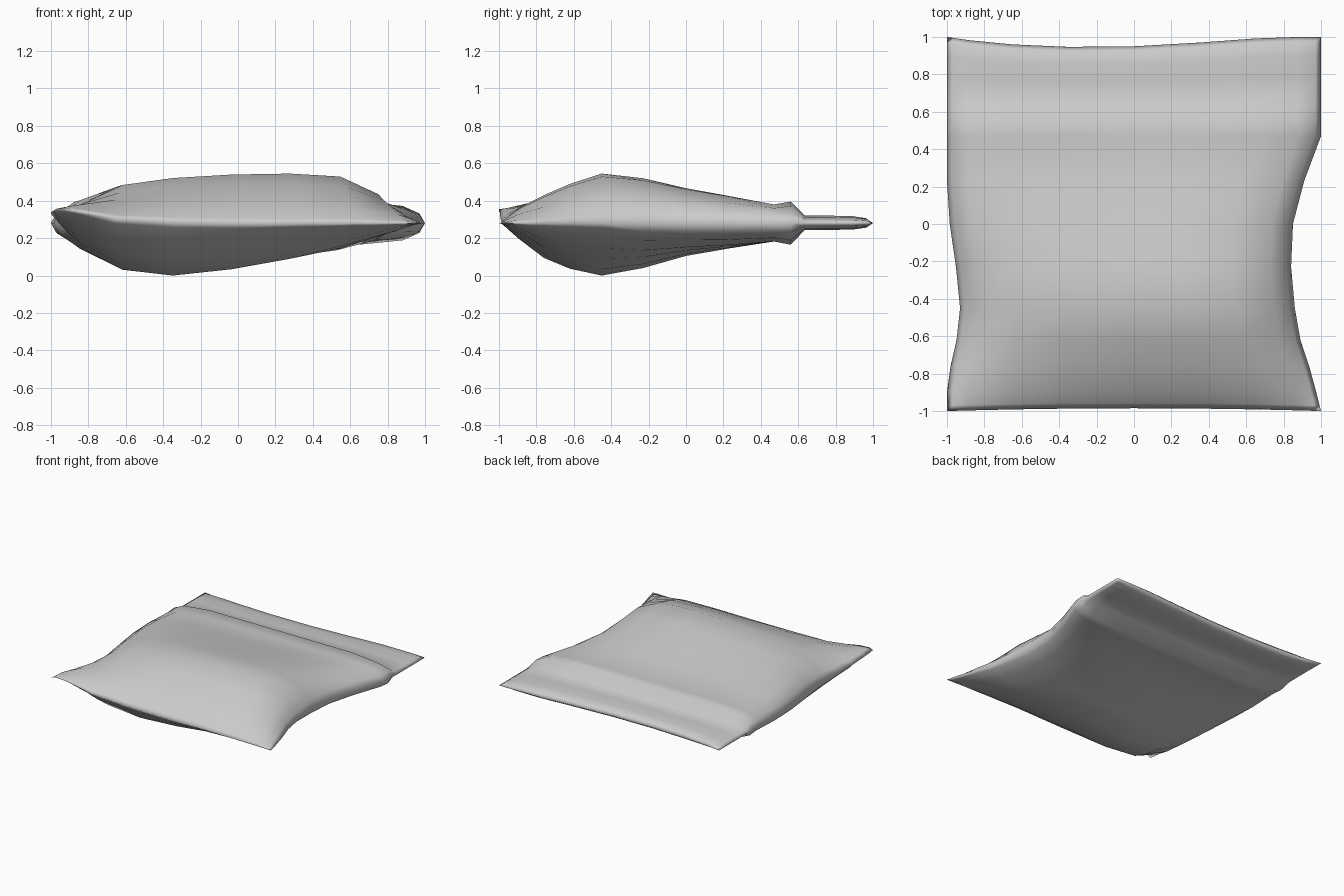
import bpy, bmesh

if "Cube" in bpy.data.objects:
    bpy.data.objects.remove(bpy.data.objects["Cube"])


def interp(t, pts):
    """Piecewise linear curve through (t, value) points."""
    if t <= pts[0][0]:
        return pts[0][1]
    for (a, p), (b, q) in zip(pts, pts[1:]):
        if t <= b:
            return p + (q - p) * (t - a) / (b - a)
    return pts[-1][1]


SEAM_Z = 0.285
U = [-1, -.97, -.88, -.65, -.35, 0, .35, .65, .88, .97, 1]
V = [-1, -.97, -.9, -.76, -.62, -.45, -.23, 0, .23, .47, .56, .635, .78, .9, .97, 1]

# Outline of the bag seen from above
LEFT = [(-.9, -1), (-.8, -.99), (-.63, -.95), (-.45, -.93), (-.23, -.952), (0, -.985), (.23, -1)]
RIGHT = [(-1, 1), (-.8, .95), (-.62, .89), (-.45, .86), (-.23, .84), (0, .85), (.23, .91), (.47, 1)]
BACK_DIP = [(-1, 0), (-.85, .022), (-.65, .04), (-.35, .053), (0, .05), (.35, .03), (.65, .008), (.8, 0)]

# Half thickness along the length, above and below the seam, with the zip ridge
TOP = [0, .025, .08, .15, .21, .265, .24, .187, .145, .1, .115, .04, .04, .037, .026, 0]
BOTTOM = [0, .03, .09, .19, .245, .28, .24, .175, .135, .098, .115, .036, .036, .034, .024, 0]

# Fullness across the width: swollen bag end and flat zip end
TOP_FULL = [0, .17, .42, .77, .91, .98, 1, .94, .58, .2, 0]
BOTTOM_FULL = [0, .2, .5, .89, 1, .88, .68, .48, .25, .09, 0]
FLAT_FULL = [0, .45, .8, 1, 1, 1, 1, 1, .8, .45, 0]


def point(i, j, side):
    u, v = U[i], V[j]
    left, right = interp(v, LEFT), interp(v, RIGHT)
    x = left + (right - left) * (u + 1) / 2
    y = v - interp(u, BACK_DIP) * min(max((v - .635) / .365, 0), 1)
    y += .015 * (1 - u * u) * max(0, -v) ** 8
    flat = min(max((v + .45) / .92, 0), 1)
    full = (TOP_FULL if side > 0 else BOTTOM_FULL)[i]
    full += (FLAT_FULL[i] - full) * flat
    thick = (TOP if side > 0 else BOTTOM)[j] * full
    # front left corner curls upwards, with its tip drooping
    lift = interp(u, [(-1, .06), (-.95, .085), (-.65, .025), (-.2, 0)])
    lift *= interp(v, [(-1, 1), (-.9, .85), (-.7, .25), (-.5, 0)])
    return x, y, SEAM_Z + lift + side * thick


bm = bmesh.new()
nu, nv = len(U), len(V)
grids = {}
for side in (1, -1):
    for j in range(nv):
        for i in range(nu):
            rim = i in (0, nu - 1) or j in (0, nv - 1)
            if side < 0 and rim:
                grids[side, i, j] = grids[1, i, j]
            else:
                grids[side, i, j] = bm.verts.new(point(i, j, side))
    for j in range(nv - 1):
        for i in range(nu - 1):
            quad = [grids[side, a, b] for a, b in ((i, j), (i + 1, j), (i + 1, j + 1), (i, j + 1))]
            bm.faces.new(quad if side > 0 else quad[::-1])

mesh = bpy.data.meshes.new("zip_bag")
# stand the lowest point on the ground
low = min(v.co.z for v in bm.verts)
for v in bm.verts:
    v.co.z -= low
bm.to_mesh(mesh)
bm.free()
bag = bpy.data.objects.new("zip_bag", mesh)
bpy.context.collection.objects.link(bag)
for p in mesh.polygons:
    p.use_smooth = True
